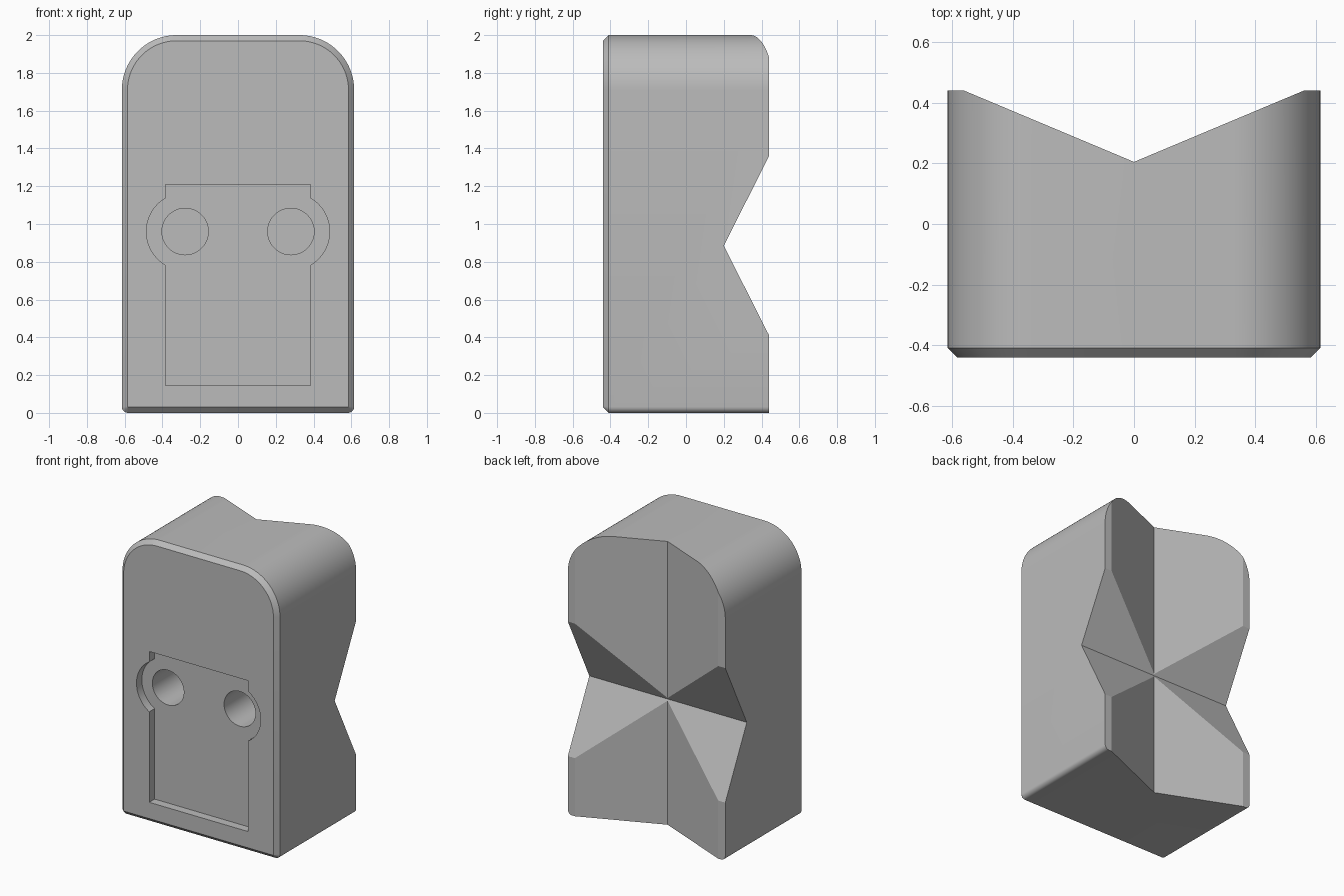
import bpy, bmesh, math

if "Cube" in bpy.data.objects:
    bpy.data.objects.remove(bpy.data.objects["Cube"])

grey = bpy.data.materials.new("plain grey")
grey.diffuse_color = (0.5, 0.5, 0.5, 1)
grey.use_nodes = True
grey.node_tree.nodes["Principled BSDF"].inputs["Base Color"].default_value = grey.diffuse_color


def loft(name, rings):
    """Closed solid through matching rings of 3D points."""
    bm = bmesh.new()
    loops = [[bm.verts.new(p) for p in ring] for ring in rings]
    n = len(loops[0])
    for a, b in zip(loops, loops[1:]):
        for i in range(n):
            j = (i + 1) % n
            bm.faces.new((a[i], a[j], b[j], b[i]))
    bm.faces.new(loops[0][::-1])
    bm.faces.new(loops[-1])
    bmesh.ops.recalc_face_normals(bm, faces=bm.faces)
    mesh = bpy.data.meshes.new(name)
    bm.to_mesh(mesh)
    bm.free()
    ob = bpy.data.objects.new(name, mesh)
    bpy.context.collection.objects.link(ob)
    mesh.materials.append(grey)
    return ob


def arc(cx, cz, r, start, end, steps):
    return [(cx + r * math.cos(math.radians(start + (end - start) * i / steps)),
             cz + r * math.sin(math.radians(start + (end - start) * i / steps)))
            for i in range(steps + 1)]


def along_y(points, y):
    return [(x, y, z) for x, z in points]


W, D, TOP_R, LOW_R = 0.615, 0.44, 0.29, 0.033


def outline(inset):
    """Upright block outline with large top and small bottom corners."""
    t, b = TOP_R - inset, LOW_R - inset
    return (arc(W - TOP_R, 2 - TOP_R, t, 0, 90, 24)
            + arc(TOP_R - W, 2 - TOP_R, t, 90, 180, 24)
            + arc(LOW_R - W, LOW_R, b, 180, 270, 6)
            + arc(W - LOW_R, LOW_R, b, 270, 360, 6))


# Main block with a chamfered front rim
body = loft("body", [along_y(outline(0.03), -D),
                     along_y(outline(0), -D + 0.03),
                     along_y(outline(0), D)])

# Crossing V grooves in the back
k = (D - 0.205) / 0.56
vee = [(-0.8, 0.205 + 0.8 * k), (0, 0.205), (0.8, 0.205 + 0.8 * k)]
upright_groove = loft("upright_groove_cutter",
                      [[(x, y, z) for x, y in vee] for z in (-0.3, 2.3)])
m, mid = (D - 0.2) / 0.475, 0.885
side_vee = [(0.2 + 0.7 * m, mid - 0.7), (0.2, mid), (0.2 + 0.7 * m, mid + 0.7)]
cross_groove = loft("cross_groove_cutter",
                    [[(x, y, z) for y, z in side_vee] for x in (-1, 1)])

# Shallow front pocket with a round lobe on each side
ex, ez, half = 0.28, 0.96, 0.385
a = math.degrees(math.acos((half - ex) / 0.205))
pocket_outline = ([(half, 0.145)] + arc(ex, ez, 0.205, -a, a, 24)
                  + [(half, 1.21), (-half, 1.21)]
                  + arc(-ex, ez, 0.205, 180 - a, 180 + a, 24) + [(-half, 0.145)])
pocket = loft("pocket_cutter", [along_y(pocket_outline, y) for y in (-0.6, -0.38)])

# Two deep blind holes
cutters = [upright_groove, cross_groove, pocket]
for side in (-1, 1):
    ring = arc(side * ex, ez, 0.123, 0, 352.5, 47)
    cutters.append(loft("hole_cutter", [along_y(ring, y) for y in (-0.6, 0.08)]))

for c in cutters:
    c.hide_render = True
    mod = body.modifiers.new(c.name, 'BOOLEAN')
    mod.operation, mod.solver, mod.object = 'DIFFERENCE', 'EXACT', c

# Bake the cuts and remove the cutters
bpy.context.view_layer.objects.active = body
body.select_set(True)
for mod in list(body.modifiers):
    bpy.ops.object.modifier_apply(modifier=mod.name)
for c in cutters:
    bpy.data.objects.remove(c)

bpy.ops.object.select_all(action='DESELECT')
body.select_set(True)
bpy.ops.object.shade_smooth_by_angle(angle=math.radians(20))
